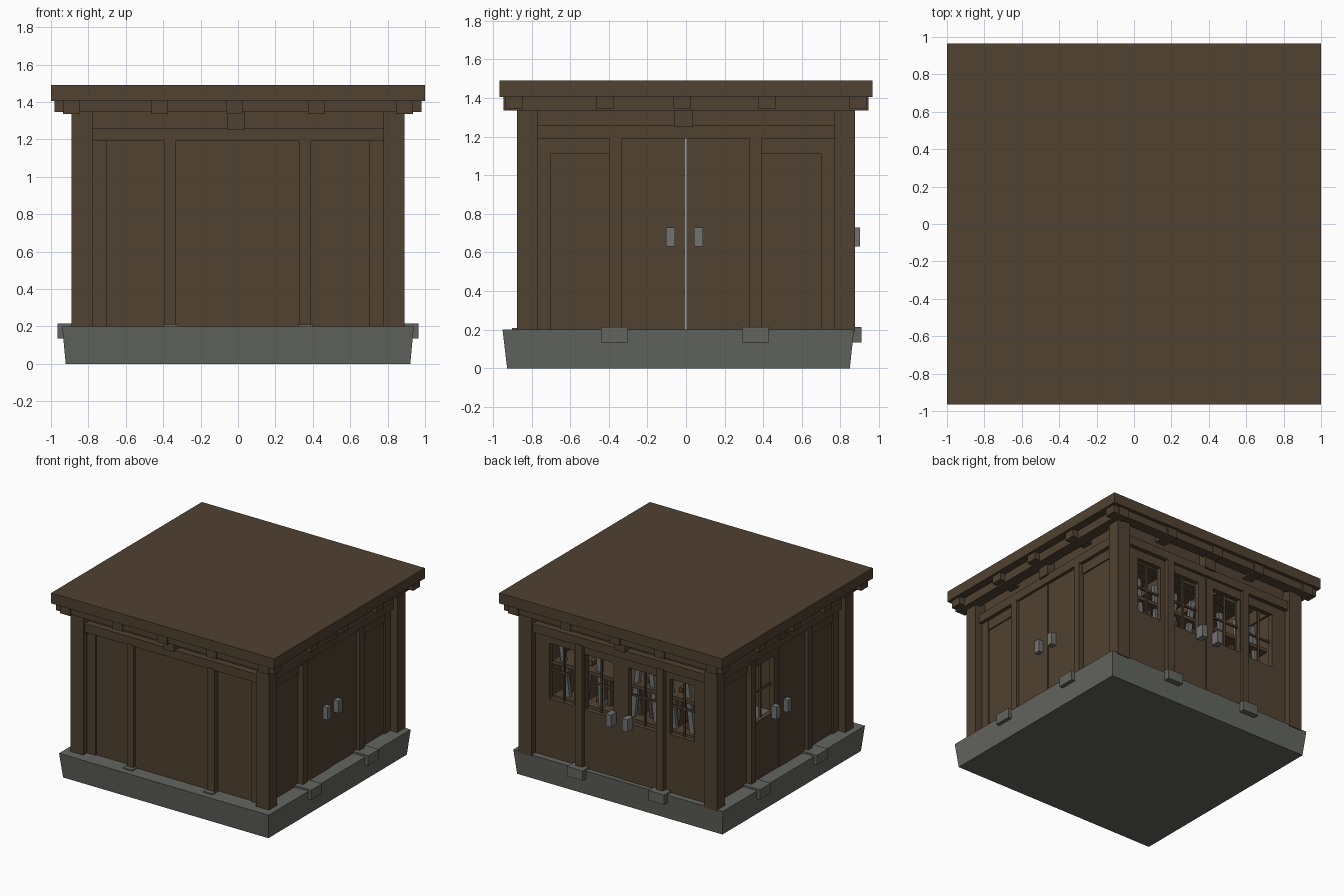
import bpy, bmesh, random
from mathutils import Vector, Matrix

random.seed(4)
cube = bpy.data.objects.get("Cube")
if cube:
    bpy.data.objects.remove(cube)


def material(name, color):
    m = bpy.data.materials.new(name)
    m.use_nodes = True
    m.diffuse_color = (*color, 1)
    m.node_tree.nodes["Principled BSDF"].inputs["Base Color"].default_value = (*color, 1)
    return m


wood = material("brown wood", (0.082, 0.054, 0.031))
stone = material("grey stone", (0.125, 0.13, 0.115))
metal = material("grey metal", (0.17, 0.175, 0.165))


def build(name, boxes, mat, tilt=0):
    """One object from boxes (x0, x1, y0, y1, z0, z1), each optionally leaning."""
    bm = bmesh.new()
    for x0, x1, y0, y1, z0, z1 in boxes:
        lo = Vector((min(x0, x1), min(y0, y1), z0))
        hi = Vector((max(x0, x1), max(y0, y1), z1))
        m = Matrix.Translation((lo + hi) / 2)
        if tilt:
            m = m @ Matrix.Rotation(random.uniform(-tilt, tilt), 4, 'Y')
        bmesh.ops.create_cube(bm, size=1, matrix=m @ Matrix.Diagonal((*(hi - lo), 1)))
    mesh = bpy.data.meshes.new(name)
    bm.to_mesh(mesh)
    bm.free()
    mesh.materials.append(mat)
    ob = bpy.data.objects.new(name, mesh)
    bpy.context.collection.objects.link(ob)
    return ob


def on_side(side, u0, u1, d0, d1, z0, z1):
    """Box on a wall: u runs along the wall, d is the distance outward."""
    s = -1 if side in ("front", "left") else 1
    if side in ("front", "back"):
        return (u0, u1, s * d0, s * d1, z0, z1)
    return (s * d0, s * d1, u0, u1, z0, z1)


def panel(side, u0, u1, d1, hole=None, z0=0.19, z1=1.2):
    """Wall panel, with a barred window opening if hole is given."""
    d0 = d1 - 0.04
    if not hole:
        return [on_side(side, u0, u1, d0, d1, z0, z1)]
    a, b = hole
    low, high = 0.67, 1.12
    mid, bar = (a + b) / 2, (low + high) / 2
    return [on_side(side, u0, u1, d0, d1, z0, low),
            on_side(side, u0, u1, d0, d1, high, z1),
            on_side(side, u0, a, d0, d1, low, high),
            on_side(side, b, u1, d0, d1, low, high),
            on_side(side, mid - .008, mid + .008, d0, d0 + .015, low, high),
            on_side(side, a, b, d0, d0 + .015, bar - .008, bar + .008)]


# Stone base, a little wider at the top
base = build("stone_base", [(-.94, .94, -.95, .87, 0, .2)], stone)
for v in base.data.vertices:
    if v.co.z < 0.1:
        v.co.x *= 0.98
        v.co.y *= 0.975

# Footing stones under the middle posts
feet = []
for side in ("left", "right", "back"):
    for c in (-.37, .36):
        out = .91 if side == "back" else .965
        feet.append(on_side(side, c - .07, c + .07, .75, out, .135, .215))
build("footing_stones", feet, stone)
build("front_footings", [on_side("front", c - .04, c + .04, .8, .9, .19, .21)
                         for c in (-.36, .36)], stone)

# Roof slab and the two layers of beams carrying it
build("roof", [(-1, 1, -.965, .965, 1.405, 1.49)], wood)
rows = (-.89, -.42, -.02, .42, .89)
build("long_beams", [(-.98, .98, y - .045, y + .045, 1.345, 1.41) for y in rows], wood)
build("cross_beams", [(x - .045, x + .045, -.945, .945, 1.335, 1.41) for x in rows], wood)

# Corner posts
build("corner_posts", [(sx * .775, sx * .89, sy * .77, sy * .875, .19, 1.36)
                       for sx in (-1, 1) for sy in (-1, 1)], wood)

# Parts shared by all four walls
for side in ("front", "right", "back", "left"):
    build(side + "_lintel", [on_side(side, -.78, .78, .78, .855, 1.19, 1.26)], wood)
    build(side + "_upper_wall", [on_side(side, -.78, .78, .765, .8, 1.24, 1.41)], wood)
    build(side + "_middle_block", [on_side(side, -.06, .035, .78, .87, 1.25, 1.4)], wood)
    build(side + "_posts", [on_side(side, c - .03, c + .03, .77, .86, .19, 1.2)
                            for c in (-.365, .36)], wood)

# Walls: solid front, split doors on the other sides, windows at back and left
build("front_wall", panel("front", -.78, .78, .815) + panel("front", -.34, .34, .835), wood)
for side in ("right", "left"):
    window = (.06, .32) if side == "left" else None
    build(side + "_bays", panel(side, -.78, -.36, .815) + panel(side, .36, .78, .815), wood)
    build(side + "_doors", panel(side, -.34, -.002, .835)
          + panel(side, .002, .34, .83, window), wood)
build("back_wall", panel("back", -.78, -.39, .82, (-.65, -.43))
      + panel("back", .39, .78, .82, (.43, .65)), wood)
build("back_doors", panel("back", -.39, -.002, .835, (-.325, -.07))
      + panel("back", .002, .39, .83, (.07, .325)), wood)

# Raised stiles and rails framing the outer bays
for side in ("front", "right", "left"):
    frame = []
    for s in (-1, 1):
        frame.append(on_side(side, s * .70, s * .78, .81, .828, .2, 1.2))
        if side != "front":
            frame.append(on_side(side, s * .39, s * .70, .81, .825, 1.11, 1.2))
    build(side + "_bay_frames", frame, wood)

# Door pulls
for side in ("right", "left", "back"):
    reach = .9 if side == "back" else .875
    build(side + "_handles", [on_side(side, c - .024, c + .024, .825, reach, .63, .73)
                              for c in (-.08, .065)], metal)

# Shelving inside, with upright boards and metal bars seen through the windows
build("shelves", [(-.72, .72, .42, .68, z, z + .03) for z in (.6, .88)], wood)
build("shelf_boards", [(x * .09 - .015, x * .09 + .015, .5, .6, .63, .85 + .05 * (x % 3))
                       for x in range(-7, 8)], wood, tilt=.15)
build("stored_bars", [(x * .16 - .02, x * .16 + .02, .62, .65, .62, 1.08)
                      for x in range(-4, 5)], metal, tilt=.2)
